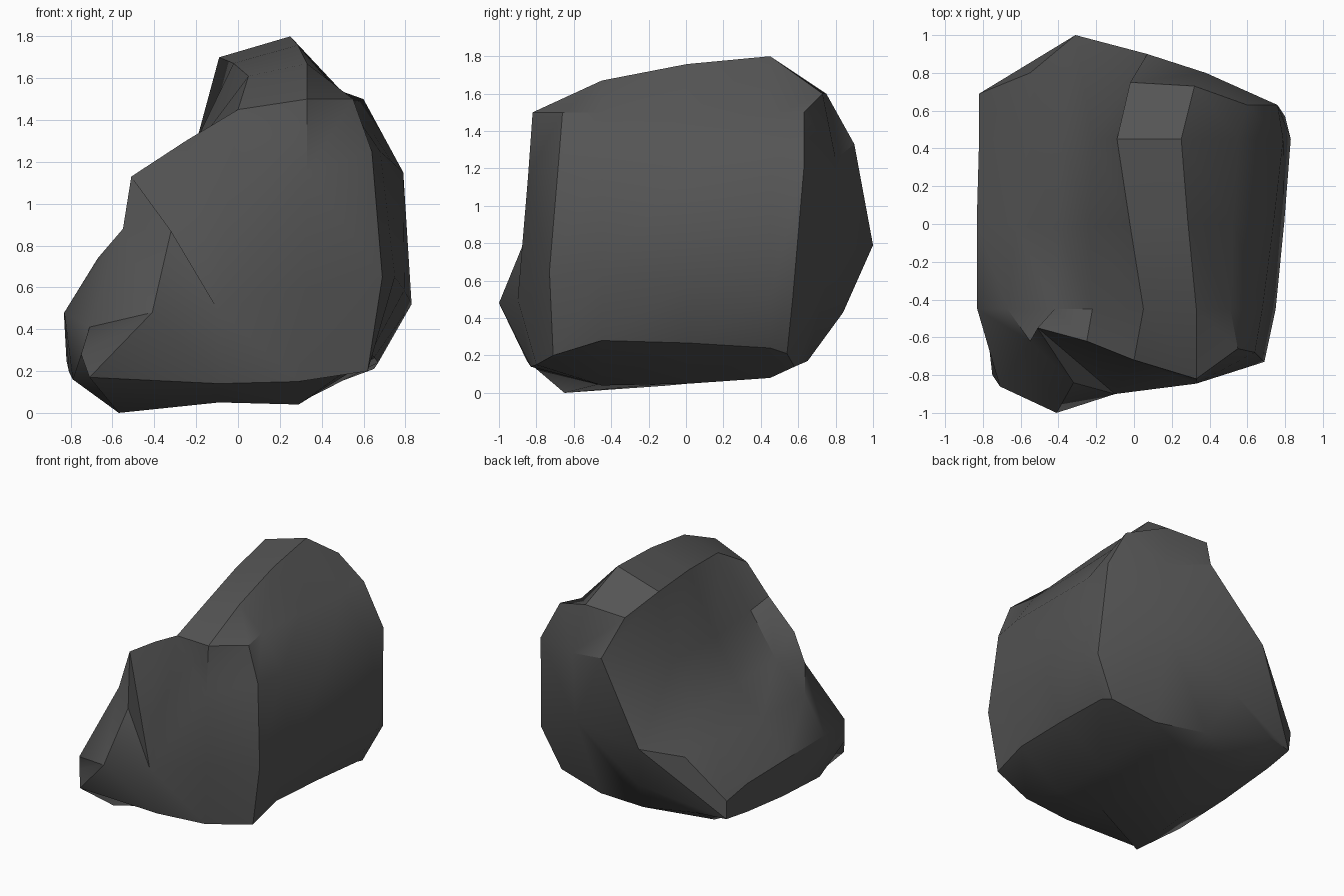
import bpy, bmesh
from mathutils import Vector

if "Cube" in bpy.data.objects:
    bpy.data.objects.remove(bpy.data.objects["Cube"])

# Cross-sections run round the boulder: underside, right flank, ridge, left slope, left foot
front = [(-.71, -.85, .17), (-.09, -.83, .14), (.29, -.80, .15), (.62, -.71, .20), (.69, -.73, .65),
         (.64, -.68, 1.25), (.55, -.66, 1.5), (.33, -.82, 1.5), (0, -.72, 1.45), (-.25, -.62, 1.3),
         (-.51, -.55, 1.13), (-.55, -.62, .88), (-.71, -.86, .41), (-.75, -.80, .28)]
mid_front = [(-.57, 0), (-.09, .05), (.29, .04), (.63, .28), (.75, .65), (.68, 1.25), (.51, 1.5),
             (.33, 1.67), (.05, 1.61), (-.22, 1.25), (-.42, .95), (-.67, .74), (-.83, .48), (-.79, .16)]
mid_back = [(-.55, .12), (-.10, .09), (.30, .08), (.67, .24), (.83, .52), (.79, 1.15), (.55, 1.48),
            (.25, 1.80), (-.09, 1.70), (-.22, 1.22), (-.38, .87), (-.56, .72), (-.82, .46), (-.82, .25)]
back = [(-.60, .73, .29), (-.10, .65, .17), (.30, .58, .14), (.65, .54, .21), (.80, .57, .50),
        (.76, .63, 1.2), (.60, .63, 1.5), (.32, .73, 1.6), (-.02, .75, 1.6), (.07, .90, 1.33),
        (-.31, 1.0, .79), (-.55, .80, .72), (-.82, .69, .42), (-.81, .68, .28)]

r0 = [Vector(p) for p in front]
r1 = [Vector((x, -.45, z)) for x, z in mid_front]
r3 = [Vector((x, .45, z)) for x, z in mid_back]
r4 = [Vector(p) for p in back]
r1[0].y = -.65
# Middle section follows a smooth curve through its neighbours
r2 = [(9 * (b + c) - a - d) / 16 for a, b, c, d in zip(r0, r1, r3, r4)]

bm = bmesh.new()
rings = [[bm.verts.new(p) for p in r] for r in (r0, r1, r2, r3, r4)]
n = len(front)
for a, b in zip(rings, rings[1:]):
    for i in range(n):
        j = (i + 1) % n
        bm.faces.new((a[i], a[j], b[j], b[i]))


def fan(centre, verts):
    for a, b in zip(verts, verts[1:]):
        bm.faces.new((centre, a, b))


# Front face with the jutting lower-left nose and its left-facing facet
f = rings[0]
upper, right, mid = (bm.verts.new(p) for p in ((.33, -.845, 1.15), (.32, -.83, .6), (-.1, -.9, .5)))
nose, brow = bm.verts.new((-.41, -1.0, .48)), bm.verts.new((-.32, -.84, .87))
fan(upper, f[4:9] + [mid, right, f[4]])
fan(right, [mid] + f[2:5])
fan(mid, f[8:11] + [brow, nose] + f[1:3])
fan(brow, [f[10], f[11], nose])
fan(nose, [f[11], f[12], f[13], f[0], f[1]])

# Back face with a lower bulge and a small corner facet
k = rings[4]
upper, mid = bm.verts.new((.38, .80, 1.25)), bm.verts.new((.36, .79, .75))
low = bm.verts.new((-.20, .84, .43))
fan(upper, k[5:10] + [mid, k[5]])
fan(mid, k[1:6])
fan(mid, [k[9], k[10], low, k[1]])
fan(low, [k[10], k[13], k[0], k[1]])
bm.faces.new(k[10:14])

bmesh.ops.recalc_face_normals(bm, faces=bm.faces)
mesh = bpy.data.meshes.new("boulder")
bm.to_mesh(mesh)
bm.free()

boulder = bpy.data.objects.new("boulder", mesh)
bpy.context.collection.objects.link(boulder)
stone = bpy.data.materials.new("dark grey stone")
stone.diffuse_color = (.09, .09, .09, 1)
stone.use_nodes = True
stone.node_tree.nodes["Principled BSDF"].inputs["Base Color"].default_value = stone.diffuse_color
mesh.materials.append(stone)

bpy.context.view_layer.objects.active = boulder
boulder.select_set(True)
bpy.ops.object.shade_smooth_by_angle(angle=.62)
